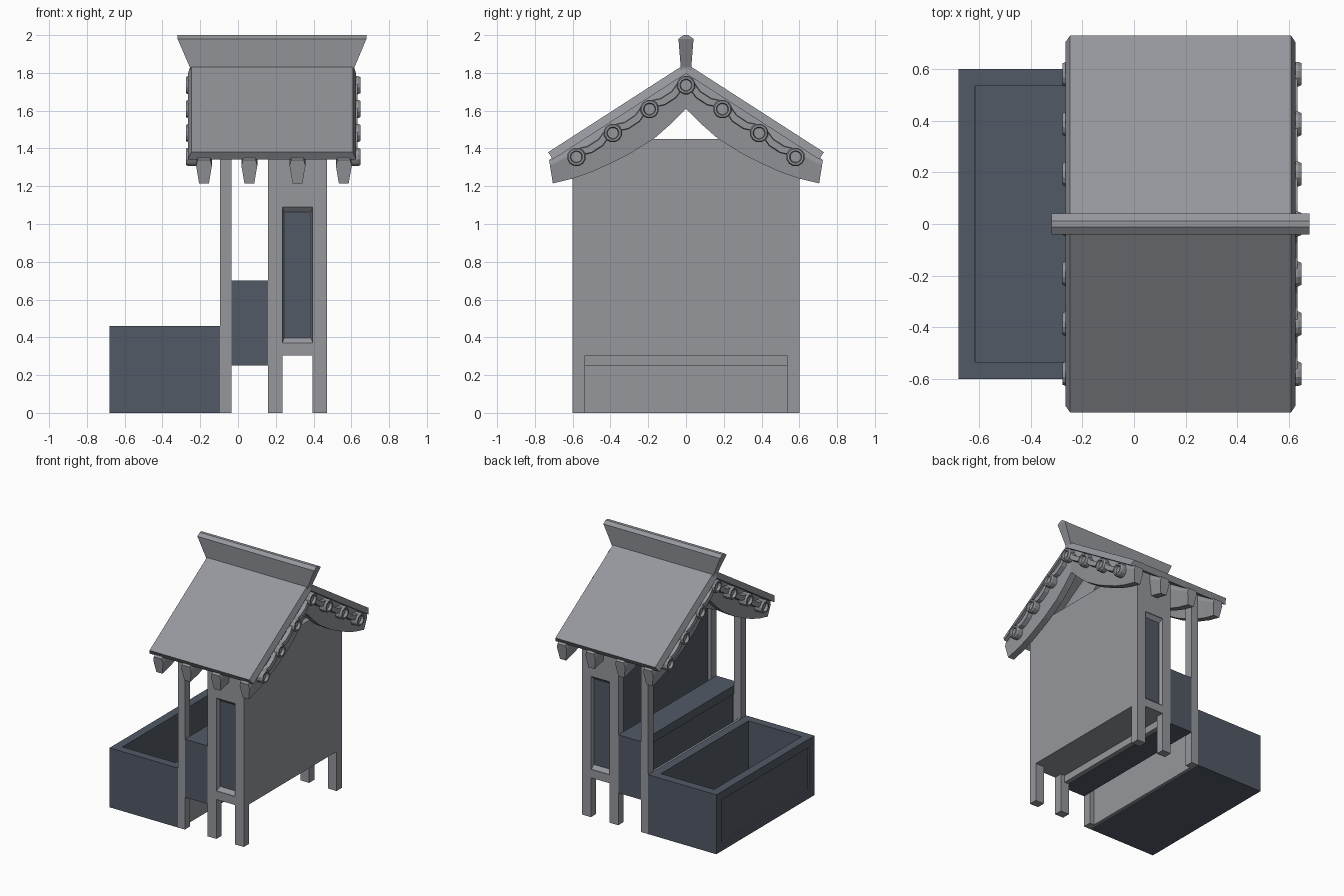
import bpy, bmesh, math
from mathutils import Vector

if "Cube" in bpy.data.objects:
    bpy.data.objects.remove(bpy.data.objects["Cube"])


def material(name, rgb):
    m = bpy.data.materials.new(name)
    m.diffuse_color = (*rgb, 1)
    m.use_nodes = True
    m.node_tree.nodes["Principled BSDF"].inputs["Base Color"].default_value = m.diffuse_color
    return m


GREY = material("stone grey", (0.30, 0.31, 0.335))
DARK = material("dark slate blue", (0.085, 0.102, 0.132))


def finish(name, bm, mat):
    bmesh.ops.recalc_face_normals(bm, faces=bm.faces[:])
    me = bpy.data.meshes.new(name)
    bm.to_mesh(me)
    bm.free()
    me.materials.append(mat)
    ob = bpy.data.objects.new(name, me)
    bpy.context.collection.objects.link(ob)
    return ob


def loft(name, rings, mat, bm=None):
    """Skin a list of equal-length point rings and cap both ends."""
    own = bm is None
    if own:
        bm = bmesh.new()
    vs = [[bm.verts.new(p) for p in r] for r in rings]
    n = len(rings[0])
    for a, b in zip(vs, vs[1:]):
        for i in range(n):
            j = (i + 1) % n
            bm.faces.new((a[i], a[j], b[j], b[i]))
    bm.faces.new(vs[0])
    bm.faces.new(vs[-1])
    return finish(name, bm, mat) if own else None


def rect(x0, x1, y0, y1, z):
    return [(x0, y0, z), (x1, y0, z), (x1, y1, z), (x0, y1, z)]


def box(name, x, y, z, mat, recesses=()):
    """Box from ranges; recesses = (face direction, border, depth)."""
    bm = bmesh.new()
    loft(name, [rect(*x, *y, z[0]), rect(*x, *y, z[1])], mat, bm)
    bmesh.ops.recalc_face_normals(bm, faces=bm.faces[:])
    for d, border, depth in recesses:
        f = max(bm.faces, key=lambda f: f.normal.dot(Vector(d)) * f.calc_area())
        bmesh.ops.inset_individual(bm, faces=[f], thickness=border, use_even_offset=True)
        bmesh.ops.inset_individual(bm, faces=[f], thickness=0.001, depth=-depth,
                                   use_even_offset=True)
    return finish(name, bm, mat)


# Front trough and raised middle trough, with inset panels on the long side
box("front_trough", (-0.68, -0.095), (-0.6, 0.6), (0, 0.46), DARK,
    [((0, 0, 1), 0.065, 0.38), ((-1, 0, 0), 0.065, 0.012)])
box("middle_trough", (-0.035, 0.16), (-0.6, 0.6), (0.25, 0.70), DARK,
    [((-1, 0, 0), 0.065, 0.012)])
box("trough_back_board", (-0.097, -0.075), (-0.54, 0.54), (0, 0.455), GREY)

# Posts, side rails and recessed side windows, mirrored front to back
for s, side in ((-1, "front"), (1, "back")):
    yr = sorted((s * 0.6, s * 0.535))
    for x0, x1, label in ((-0.095, -0.035, "outer"), (0.16, 0.235, "middle"),
                          (0.395, 0.47, "rear")):
        box(f"{side}_{label}_post", (x0, x1), yr, (0, 1.42), GREY)
    box(f"{side}_lower_rail", (0.235, 0.395), yr, (0.305, 0.37), GREY)
    box(f"{side}_upper_rail", (0.235, 0.395), yr, (1.09, 1.42), GREY)
    bm = bmesh.new()
    o = [(0.235, 0.37), (0.395, 0.37), (0.395, 1.09), (0.235, 1.09)]
    i = [(0.245, 0.40), (0.387, 0.40), (0.387, 1.06), (0.245, 1.06)]
    vo = [bm.verts.new((x, s * 0.595, z)) for x, z in o]
    vi = [bm.verts.new((x, s * 0.568, z)) for x, z in i]
    for k in range(4):
        j = (k + 1) % 4
        f = bm.faces.new((vo[k], vo[j], vi[j], vi[k]))
        f.normal_update()
        if f.normal.y * s < 0:
            f.normal_flip()
    me = bpy.data.meshes.new(f"{side}_window_bevel")
    bm.to_mesh(me)
    bm.free()
    me.materials.append(GREY)
    bpy.context.collection.objects.link(bpy.data.objects.new(me.name, me))

# Cabinet body: dark core, grey rear wall, floor and lower beam
box("cabinet_core", (0.185, 0.45), (-0.57, 0.57), (0.325, 1.44), DARK)
box("cabinet_floor", (0.17, 0.46), (-0.54, 0.54), (0.305, 0.33), GREY)
box("cabinet_lower_beam", (0.165, 0.2), (-0.54, 0.54), (0.25, 0.33), GREY)
wall = [(-0.6, 0.305), (0.6, 0.305), (0.6, 1.42), (0.54, 1.45), (-0.54, 1.45), (-0.6, 1.42)]
loft("rear_wall", [[(x, y, z) for y, z in wall] for x in (0.43, 0.47)], GREY)

# Gabled roof slab with slightly bevelled gable edges
prof = [(-0.73, 1.38), (0, 1.85), (0.73, 1.38), (0.705, 1.342), (0, 1.796), (-0.705, 1.342)]
bm = bmesh.new()
inx = [0, 0, 0, 1, 1, 1]
rings = []
for x_top, x_mid in ((-0.247, -0.265), (0.608, 0.625)):
    rings.append([bm.verts.new((x_mid if b else x_top, y, z)) for (y, z), b in zip(prof, inx)])
a, b = rings
for k in range(6):
    bm.faces.new((a[k], a[(k + 1) % 6], b[(k + 1) % 6], b[k]))
for r in rings:
    bm.faces.new((r[0], r[1], r[4], r[5]))
    bm.faces.new((r[1], r[2], r[3], r[4]))
finish("roof_slab", bm, GREY)

# Flared ridge cap
loft("ridge_cap", [rect(-0.25, 0.612, -0.028, 0.028, 1.80),
                   rect(-0.255, 0.617, -0.028, 0.028, 1.83),
                   rect(-0.32, 0.68, -0.04, 0.04, 1.98),
                   rect(-0.32, 0.68, -0.012, 0.012, 2.0)], GREY)

# Curved rafters with tapered section
curve = [(0, 1.61), (0.08, 1.53), (0.165, 1.455), (0.3, 1.37), (0.4, 1.32),
         (0.5, 1.275), (0.6, 1.24), (0.705, 1.215)]
path = [(-y, z) for y, z in curve[:0:-1]] + curve
for n, xc in enumerate((-0.18, 0.06, 0.315, 0.56)):
    rings = []
    for y, zb in path:
        yt = y * 0.725 / 0.705
        zt = 1.802 - 0.638 * abs(yt)
        zm, ym = zt - 0.25 * (zt - zb), yt - 0.25 * (yt - y)
        rings.append([(xc - 0.033, yt, zt), (xc + 0.033, yt, zt), (xc + 0.042, ym, zm),
                      (xc + 0.026, y, zb), (xc - 0.026, y, zb), (xc - 0.042, ym, zm)])
    loft(f"rafter_{n + 1}", rings, GREY)

# Round tile ends and sagging links along both gables
centres = [(y, 1.735 - 0.655 * abs(y)) for y in (-0.58, -0.387, -0.193, 0, 0.193, 0.387, 0.58)]
MID = 0.186
for s, side in ((-1, "left"), (1, "right")):
    bm = bmesh.new()
    for cy, cz in centres:
        rings = []
        for d, r in ((0.38, 0.05), (0.45, 0.05), (0.462, 0.044), (0.462, 0.033), (0.442, 0.029)):
            rings.append([(MID + s * d, cy + r * math.cos(t * math.pi / 6 + math.pi / 12),
                           cz + r * math.sin(t * math.pi / 6 + math.pi / 12))
                          for t in range(12)])
        loft("", rings, GREY, bm)
    for (y0, z0), (y1, z1) in zip(centres, centres[1:]):
        L = math.hypot(y1 - y0, z1 - z0)
        ny, nz = -(z1 - z0) / L, (y1 - y0) / L
        rings = []
        for t, sag in ((0.15, 0.012), (0.35, -0.006), (0.65, -0.006), (0.85, 0.012)):
            py, pz = y0 + (y1 - y0) * t, z0 + (z1 - z0) * t
            rings.append([(MID + s * d, py + ny * (sag + h), pz + nz * (sag + h))
                          for d, h in ((0.38, -0.024), (0.447, -0.018),
                                       (0.447, 0.018), (0.38, 0.024))])
        loft("", rings, GREY, bm)
    finish(f"{side}_gable_tile_ends", bm, GREY)
